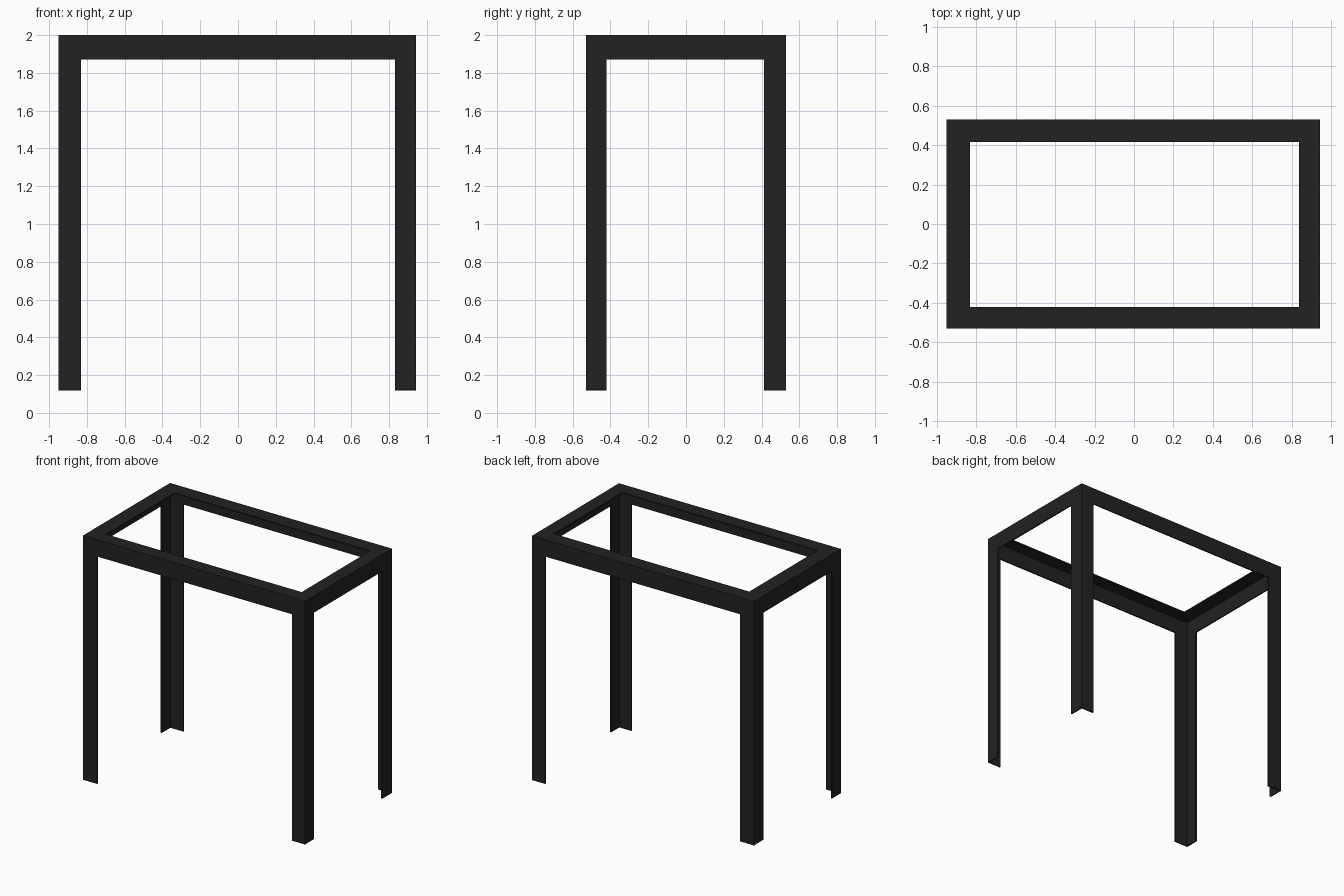
import bpy, bmesh

if "Cube" in bpy.data.objects:
    bpy.data.objects.remove(bpy.data.objects["Cube"])

X0, X1, Y0, Y1 = -0.95, 0.942, -0.53, 0.53   # outer footprint
TOP, RAIL_Z, T = 2.0, 1.87, 0.01             # top, rail underside, sheet thickness

mat = bpy.data.materials.new("dark_steel")
mat.diffuse_color = (0.016, 0.016, 0.016, 1)
mat.use_nodes = True
mat.node_tree.nodes["Principled BSDF"].inputs["Base Color"].default_value = mat.diffuse_color


def make_object(name, bm):
    bmesh.ops.recalc_face_normals(bm, faces=bm.faces)
    mesh = bpy.data.meshes.new(name)
    bm.to_mesh(mesh)
    bm.free()
    mesh.materials.append(mat)
    obj = bpy.data.objects.new(name, mesh)
    bpy.context.collection.objects.link(obj)


def angle_leg(name, x, y, wx, wy, z0):
    """L-section post with its outer corner at (x, y), opening to the middle."""
    sx, sy = (1 if x < 0 else -1), (1 if y < 0 else -1)
    section = [(0, 0), (wx, 0), (wx, T), (T, T), (T, wy), (0, wy)]
    bm = bmesh.new()
    face = bm.faces.new([bm.verts.new((x + sx * a, y + sy * b, z0)) for a, b in section])
    grown = bmesh.ops.extrude_face_region(bm, geom=[face], use_keep_orig=True)
    top = [v for v in grown["geom"] if isinstance(v, bmesh.types.BMVert)]
    bmesh.ops.translate(bm, verts=top, vec=(0, 0, RAIL_Z - z0))
    make_object(name, bm)


def top_frame(name, left, right, front, back):
    """Angle-section rim with mitred corners; arguments are the flange widths."""
    # (thickness steps, uses full flange width, height)
    section = [(0, False, TOP), (0, True, TOP), (0, True, TOP - T),
               (T, False, TOP - T), (T, False, RAIL_Z), (0, False, RAIL_Z)]
    corners = [(X0, Y0, left, front), (X1, Y0, -right, front),
               (X1, Y1, -right, -back), (X0, Y1, left, -back)]
    bm = bmesh.new()
    rings = []
    for x, y, wx, wy in corners:
        sx, sy = (1 if wx > 0 else -1), (1 if wy > 0 else -1)
        rings.append([bm.verts.new((x + (wx if wide else sx * d),
                                    y + (wy if wide else sy * d), z))
                      for d, wide, z in section])
    for i in range(4):
        a, b = rings[i], rings[(i + 1) % 4]
        for j in range(6):
            k = (j + 1) % 6
            bm.faces.new((a[j], b[j], b[k], a[k]))
    make_object(name, bm)


# Rim of four angle rails
top_frame("top_frame", left=0.12, right=0.105, front=0.11, back=0.115)

# Four angle legs
angle_leg("front_left_leg", X0, Y0, 0.12, 0.108, 0.118)
angle_leg("front_right_leg", X1, Y0, 0.112, 0.108, 0.125)
angle_leg("back_right_leg", X1, Y1, 0.112, 0.118, 0.118)
angle_leg("back_left_leg", X0, Y1, 0.12, 0.115, 0.12)
